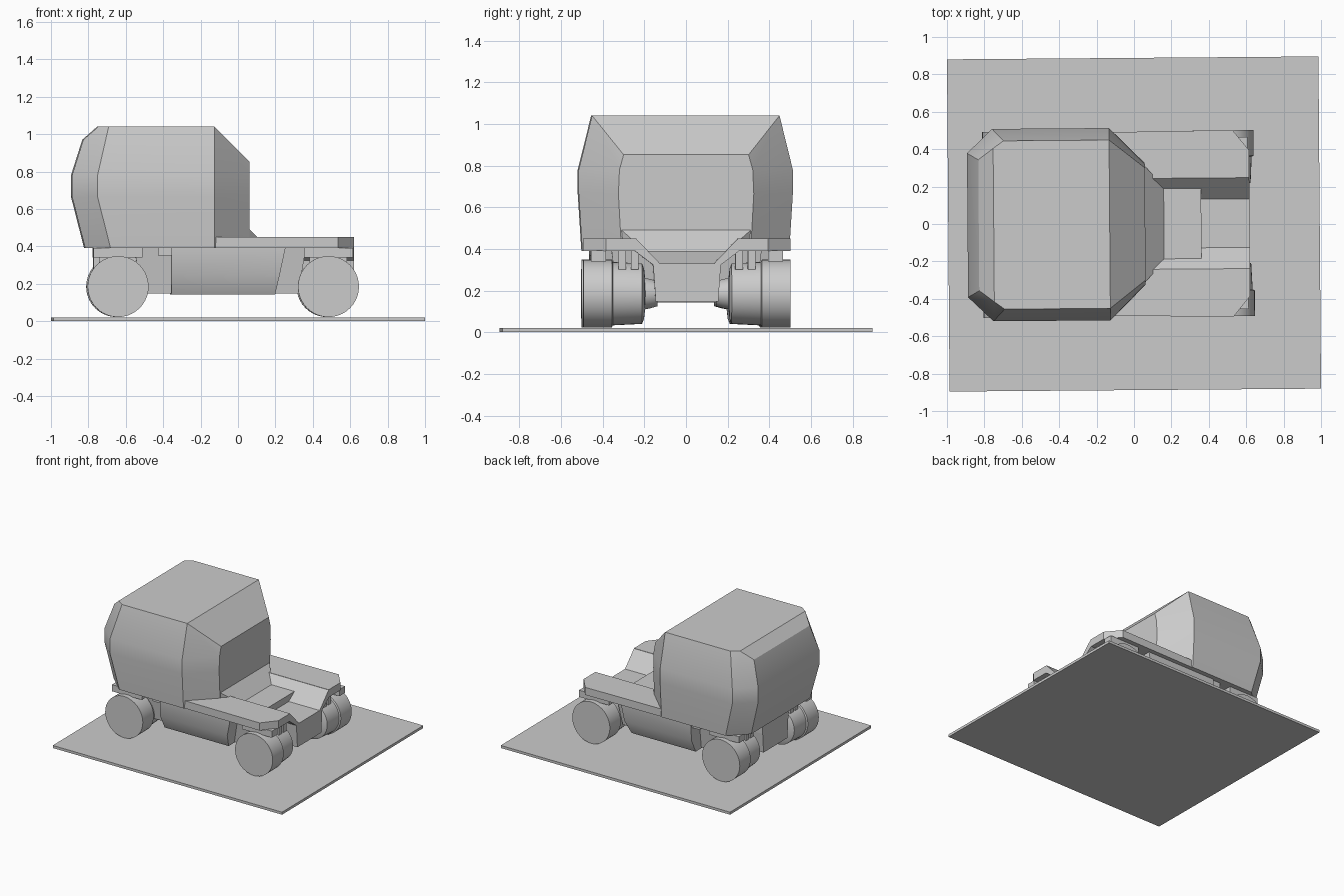
import bpy, bmesh, math
from mathutils import Matrix

if "Cube" in bpy.data.objects:
    bpy.data.objects.remove(bpy.data.objects["Cube"], do_unlink=True)

grey = bpy.data.materials.new("plain grey")
grey.use_nodes = True
grey.diffuse_color = (0.6, 0.6, 0.6, 1)
grey.node_tree.nodes["Principled BSDF"].inputs["Base Color"].default_value = (0.6, 0.6, 0.6, 1)
TWIST = Matrix.Rotation(math.radians(0.45), 4, 'Z')


def finish(name, bm, smooth=True):
    bmesh.ops.recalc_face_normals(bm, faces=bm.faces[:])
    bm.transform(TWIST)
    mesh = bpy.data.meshes.new(name)
    bm.to_mesh(mesh)
    bm.free()
    mesh.materials.append(grey)
    obj = bpy.data.objects.new(name, mesh)
    bpy.context.collection.objects.link(obj)
    if smooth:
        bpy.ops.object.select_all(action='DESELECT')
        obj.select_set(True)
        bpy.context.view_layer.objects.active = obj
        bpy.ops.object.shade_smooth_by_angle(angle=math.radians(28))
    return obj


def both(points):
    """Add the mirrored point on the other side."""
    return points + [(x, -y, z) for x, y, z in points]


def hull(name, points):
    bm = bmesh.new()
    verts = [bm.verts.new(p) for p in points]
    out = bmesh.ops.convex_hull(bm, input=verts)
    loose = {v for v in out["geom_interior"] + out["geom_unused"]
             if isinstance(v, bmesh.types.BMVert)}
    bmesh.ops.delete(bm, geom=list(loose), context='VERTS')
    bmesh.ops.dissolve_limit(bm, angle_limit=math.radians(1.5),
                             verts=bm.verts[:], edges=bm.edges[:])
    return finish(name, bm)


def box(name, x0, x1, y0, y1, z0, z1):
    return hull(name, [(x, y, z) for x in (x0, x1) for y in (y0, y1) for z in (z0, z1)])


# ground plate
box("base_plate", -0.993, 0.993, -0.888, 0.888, 0, 0.02)

# faceted cabin: stacked outlines of rear, rear side, front side and front corners
cabin = []
for z, rear, rear_y, side, side_y, nose, nose_y in (
        (0.39, -0.82, 0.37, -0.685, 0.497, 0.06, 0.31),
        (0.665, -0.89, 0.385, -0.755, 0.514, 0.06, 0.325),
        (0.78, -0.89, 0.385, -0.755, 0.514, 0.06, 0.32)):
    cabin += [(rear, rear_y, z), (side, side_y, z), (-0.13, side_y, z), (nose, nose_y, z)]
cabin += [(-0.83, 0.35, 0.97), (-0.75, 0.41, 1.04), (-0.695, 0.45, 1.04),
          (-0.13, 0.45, 1.04), (0.06, 0.30, 0.852)]
hull("cabin", both(cabin))

# sloped wall between cabin and bed
hull("bed_slope", both([(0.05, 0.31, 0.49), (0.06, 0.31, 0.49), (0.22, 0.13, 0.33),
                        (0.05, 0.13, 0.33), (0.10, 0.25, 0.45), (0.05, 0.31, 0.39)]))

# bed rails with clipped front corners and inward sloping sides
for side, label in ((1, "left"), (-1, "right")):
    deck = [(x, y * side, z) for z in (0.39, 0.45)
            for x, y in ((-0.3, 0.49), (0.53, 0.498), (0.618, 0.39), (0.618, 0.243), (-0.3, 0.243))]
    hull(label + "_rail", deck)
    hull(label + "_bed_wall", [(x, y * side, z) for x in (0.05, 0.618)
                               for y, z in ((0.13, 0.33), (0.245, 0.45), (0.25, 0.39), (0.165, 0.325))])

# chassis spine, wider middle and side tanks
hull("chassis", both([(x, y, z) for x in (-0.775, 0.618)
                      for y, z in ((0.15, 0.148), (0.163, 0.33))]))
box("rear_chassis", -0.775, 0.0, -0.163, 0.163, 0.3, 0.39)
hull("chassis_middle", both([(-0.56, 0.36, 0.39), (0.36, 0.36, 0.39),
                             (-0.51, 0.33, 0.148), (0.32, 0.33, 0.148)]))
hull("side_tanks", both([(-0.36, 0.46, 0.39), (0.25, 0.46, 0.39), (-0.36, 0.455, 0.25),
                         (0.22, 0.455, 0.25), (-0.36, 0.40, 0.142), (0.195, 0.40, 0.142)]))
for side, label in ((1, "left"), (-1, "right")):
    box(label + "_tank_bracket", -0.43, -0.35, side * 0.36, side * 0.45, 0.35, 0.39)


def lathe(name, x, side, profile, z=0.185, segments=40):
    """Spin a radius and offset profile about the axle."""
    bm = bmesh.new()
    rings = []
    for y, r in profile:
        rings.append([bm.verts.new((x + r * math.cos(a), side * y, z + r * math.sin(a)))
                      for a in (2 * math.pi * i / segments for i in range(segments))])
    for a, b in zip(rings, rings[1:]):
        for i in range(segments):
            j = (i + 1) % segments
            bm.faces.new((a[i], a[j], b[j], b[i]))
    bm.faces.new(rings[0])
    bm.faces.new(rings[-1])
    return finish(name, bm)


# wheels: wide outer drum, slimmer inner drum, hub, with suspension posts
wheel = ((0.497, 0.163), (0.36, 0.163), (0.355, 0.152), (0.215, 0.145), (0.205, 0.12),
         (0.20, 0.075), (0.175, 0.07), (0.14, 0.06))
for x, end in ((-0.645, "rear"), (0.48, "front")):
    for side, label in ((1, "left"), (-1, "right")):
        lathe(f"{label}_{end}_wheel", x, side, wheel)
        for k, y in enumerate((0.25, 0.31)):
            box(f"{label}_{end}_post_{k + 1}", x - 0.1, x + 0.1,
                side * (y - 0.018), side * (y + 0.018), 0.3, 0.395)
        box(f"{label}_{end}_arch", x - 0.13, x + 0.13, side * 0.39, side * 0.46, 0.34, 0.392)
